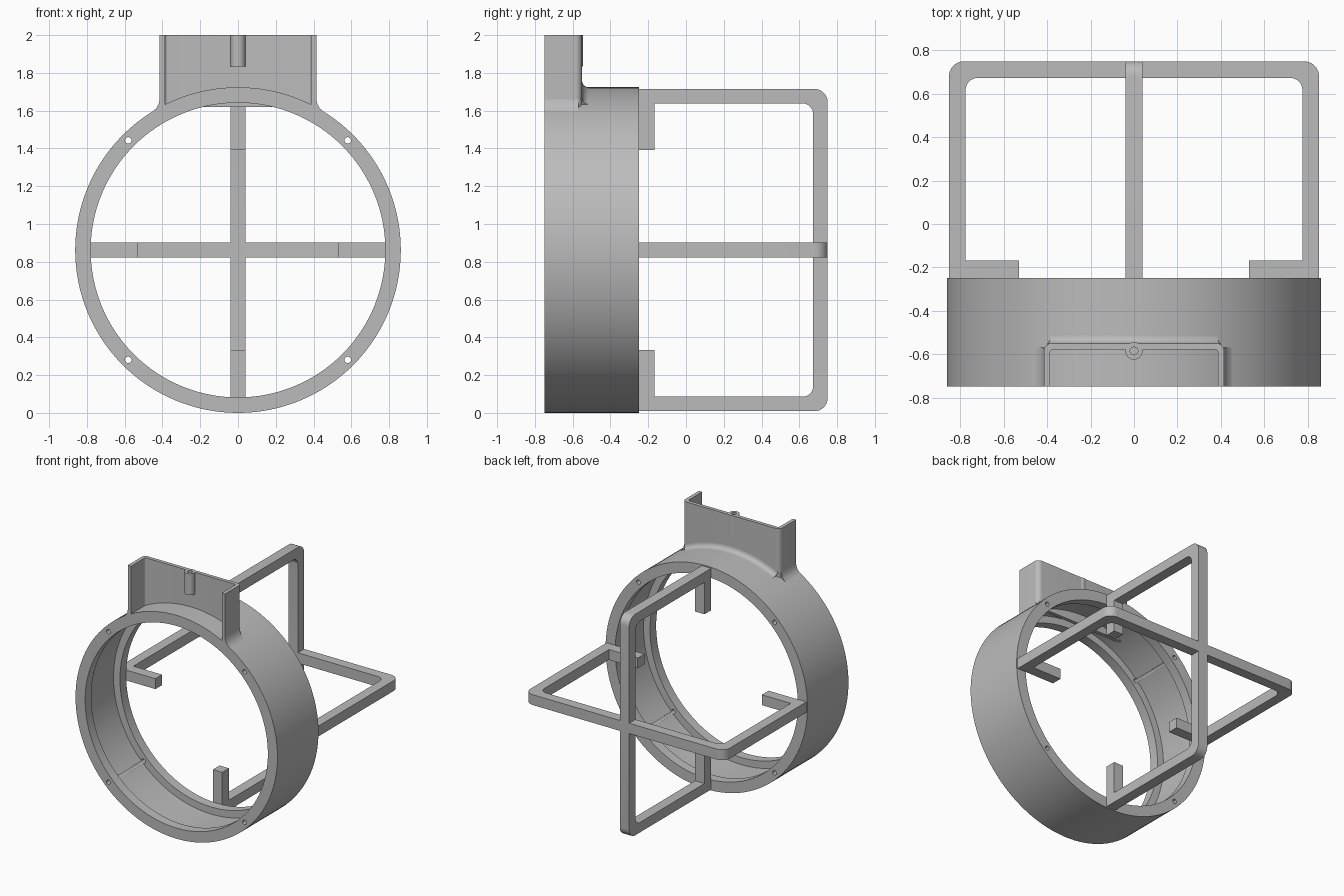
import bpy
import bmesh
from math import sin, cos, pi, radians

cube = bpy.data.objects.get("Cube")
if cube:
    bpy.data.objects.remove(cube, do_unlink=True)

grey = bpy.data.materials.new("plain_grey")
grey.use_nodes = True
grey.diffuse_color = (0.5, 0.5, 0.5, 1)
grey.node_tree.nodes["Principled BSDF"].inputs["Base Color"].default_value = (0.5, 0.5, 0.5, 1)

CZ = 0.862              # ring axis height
R_OUT, R_IN, R_CHANNEL = 0.862, 0.78, 0.835
FRONT, BACK = -0.75, -0.25


def finish(name, bm):
    bmesh.ops.remove_doubles(bm, verts=bm.verts, dist=1e-5)
    bmesh.ops.recalc_face_normals(bm, faces=bm.faces)
    mesh = bpy.data.meshes.new(name)
    bm.to_mesh(mesh)
    bm.free()
    mesh.materials.append(grey)
    obj = bpy.data.objects.new(name, mesh)
    bpy.context.collection.objects.link(obj)
    return obj


def prism(name, points, place, low, high):
    """Extrude a 2D outline; place(u, v, w) maps it into space."""
    bm = bmesh.new()
    a = [bm.verts.new(place(u, v, low)) for u, v in points]
    b = [bm.verts.new(place(u, v, high)) for u, v in points]
    bm.faces.new(a)
    bm.faces.new(b)
    n = len(points)
    for i in range(n):
        j = (i + 1) % n
        bm.faces.new((a[i], a[j], b[j], b[i]))
    return finish(name, bm)


def lathe(name, profile, start, end, steps):
    """Sweep a closed (radius, y) profile around the ring axis."""
    bm = bmesh.new()
    rows = []
    for k in range(steps + 1):
        t = start + (end - start) * k / steps
        rows.append([bm.verts.new((r * sin(t), y, CZ + r * cos(t))) for r, y in profile])
    n = len(profile)
    for p, q in zip(rows, rows[1:]):
        for i in range(n):
            j = (i + 1) % n
            bm.faces.new((p[i], p[j], q[j], q[i]))
    if end - start < 2 * pi - 0.01:
        bm.faces.new(rows[0])
        bm.faces.new(rows[-1])
    return finish(name, bm)


def arc(cu, cv, r, a0, a1, steps=8):
    angles = [radians(a0 + (a1 - a0) * k / steps) for k in range(steps + 1)]
    return [(cu + r * cos(t), cv + r * sin(t)) for t in angles]


def mirrored(half):
    """Complete a half outline by reflecting it in u."""
    return half + [(-u, v) for u, v in reversed(half)]


def along_y(u, v, w):
    return (u, w, v)


def along_z(u, v, w):
    return (u, v, w)


def cut(target, cutters):
    bpy.context.view_layer.objects.active = target
    for c in cutters:
        mod = target.modifiers.new("cut", 'BOOLEAN')
        mod.operation = 'DIFFERENCE'
        mod.solver = 'EXACT'
        mod.object = c
        bpy.ops.object.modifier_apply(modifier=mod.name)


def discard(objs):
    for o in objs:
        bpy.data.objects.remove(o, do_unlink=True)


parts = []

# Ring: channel section with a flange at each end, and four screw holes
lip = 0.075
ring = lathe("ring", [(R_IN, FRONT), (R_OUT, FRONT), (R_OUT, BACK), (R_IN, BACK),
                      (R_IN, BACK - lip), (R_CHANNEL, BACK - lip),
                      (R_CHANNEL, FRONT + lip), (R_IN, FRONT + lip)], 0, 2 * pi, 128)
hole_pos = 0.581
drills = [prism("drill", arc(sx * hole_pos, CZ + sz * hole_pos, 0.017, 0, 345, 23),
                along_y, FRONT - 0.1, BACK + 0.1)
          for sx in (-1, 1) for sz in (-1, 1)]
cut(ring, drills)
discard(drills)
parts.append(ring)

# Top bracket: U-shaped wall, open at the front
w, wall, rear = 0.415, 0.028, -0.55
outer = [(w, FRONT)] + arc(w - 0.035, rear - 0.035, 0.035, 0, 90)
inner = [(w - wall, FRONT)] + arc(w - wall - 0.015, rear - wall - 0.015, 0.015, 0, 90)
outline = mirrored(outer) + list(reversed(mirrored(inner)))
bracket = prism("bracket_wall", outline, along_z, 1.62, 2.0)

# Screw boss with a blind hole from above
boss_y = -0.585
boss = prism("screw_boss", arc(0, boss_y, 0.04, 0, 350, 35), along_z, 1.835, 2.0)
drill = prism("drill", arc(0, boss_y, 0.018, 0, 345, 23), along_z, 1.86, 2.1)
cut(bracket, [drill])
cut(boss, [drill])
discard([drill])
parts += [bracket, boss]

# Fillets blending the bracket into the ring
f = 0.035
parts.append(lathe("rear_fillet", [(R_OUT - 0.015, rear - 0.01), (R_OUT + f, rear - 0.01)]
                   + arc(R_OUT + f, rear + f, f, 270, 180) + [(R_OUT - 0.015, rear + f)],
                   radians(-26.5), radians(26.5), 32))
for name, s in (("left_fillet", 1), ("right_fillet", -1)):
    pts = [(0.4, 1.66), (w, 1.66), (0.42, 1.635), (0.432, 1.613), (0.45, 1.597), (0.4, 1.6)]
    parts.append(prism(name, [(s * u, v) for u, v in pts], along_y, FRONT, rear - 0.02))

# Two crossed rear hoops with inward feet
reach, bar, end, foot = 0.853, 0.077, 0.75, 0.53
half_out = [(foot, BACK), (reach, BACK)] + arc(reach - 0.07, end - 0.07, 0.07, 0, 90)
half_in = ([(foot, BACK + 0.082), (reach - bar, BACK + 0.082)]
           + arc(reach - bar - 0.055, end - bar - 0.055, 0.055, 0, 90))
hoop = mirrored(half_out) + list(reversed(mirrored(half_in)))
parts.append(prism("horizontal_hoop", hoop, lambda u, v, t: (u, v, CZ + t), -0.04, 0.04))
parts.append(prism("vertical_hoop", hoop, lambda u, v, t: (t, v, CZ + u), -0.04, 0.04))

# Smooth curved surfaces, keep edges crisp
bpy.ops.object.select_all(action='DESELECT')
for o in parts:
    o.select_set(True)
bpy.context.view_layer.objects.active = ring
bpy.ops.object.shade_smooth_by_angle(angle=radians(30))
